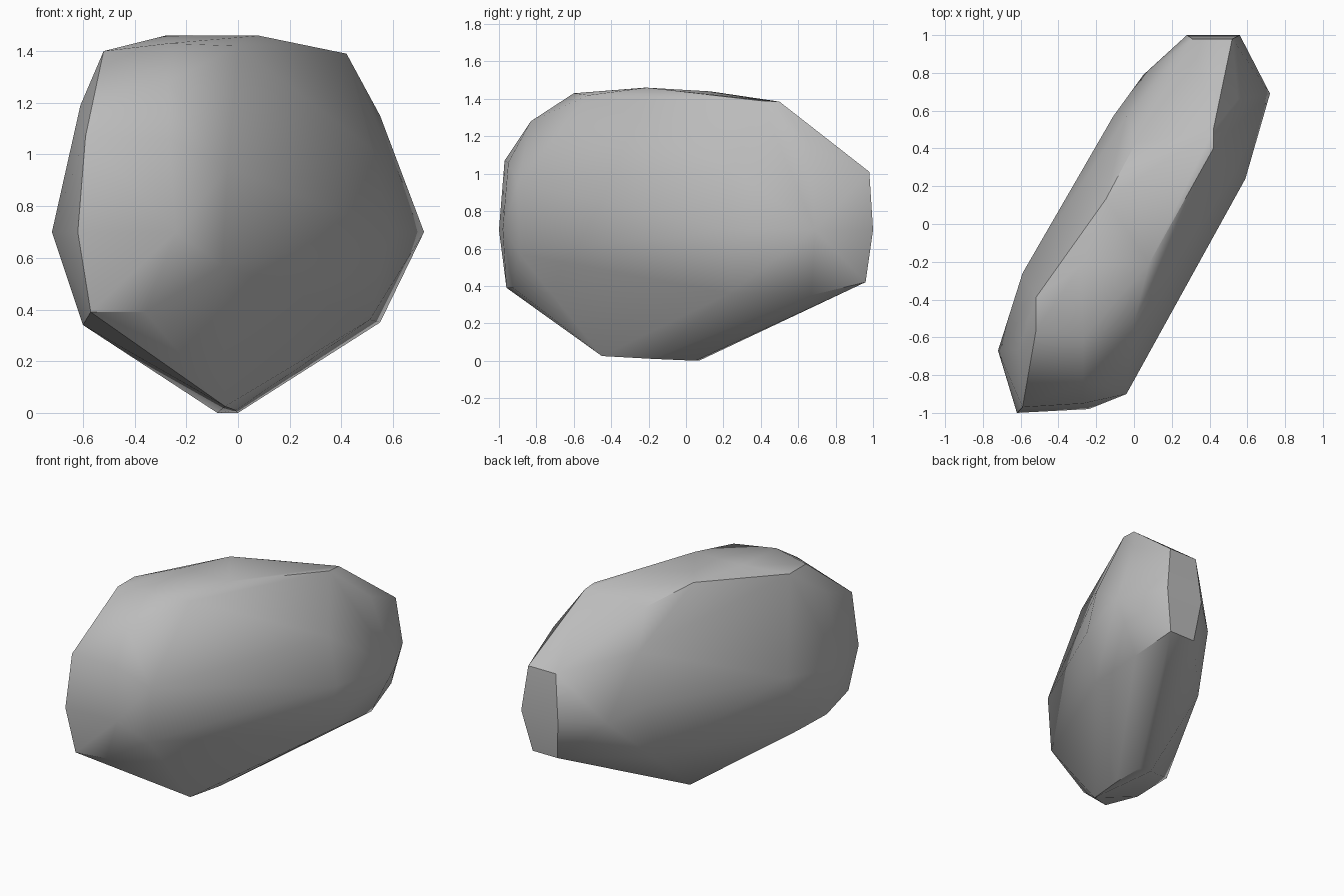
import bpy, bmesh, math

cube = bpy.data.objects.get("Cube")
if cube:
    bpy.data.objects.remove(cube, do_unlink=True)

# Stone colour
stone = bpy.data.materials.new("stone grey")
stone.use_nodes = True
grey = (0.5, 0.5, 0.5, 1)
stone.diffuse_color = grey
bsdf = stone.node_tree.nodes["Principled BSDF"]
bsdf.inputs["Base Color"].default_value = grey
bsdf.inputs["Roughness"].default_value = 0.9

# Corners of the chiselled facets, grouped by side
crown = [(-.52, -.57, 1.40), (-.52, -.39, 1.40), (-.28, -.22, 1.46), (-.15, .13, 1.44),
         (.01, .43, 1.34), (.42, .50, 1.385), (.42, .40, 1.39), (.08, -.21, 1.46),
         (0, -.52, 1.42), (-.27, -.60, 1.43)]
front_end = [(-.27, -.83, 1.28), (-.59, -.97, 1.07), (-.27, -.95, 1.06), (-.62, -1, .70),
             (-.24, -.98, .70), (-.57, -.96, .39), (-.36, -.925, .39),
             (-.06, -.89, .57), (-.04, -.90, .95)]
back_end = [(.31, .98, 1.01), (.52, .98, 1.01), (.28, 1, .70), (.56, 1, .70),
            (.31, .96, .42), (.50, .96, .42)]
left_side = [(.72, .69, .70), (.59, .24, .70), (.55, .66, 1.15), (.55, .67, .35),
             (.51, .23, .36), (.52, .25, 1.02)]
right_side = [(-.72, -.67, .70), (-.61, -.67, 1.19), (-.60, -.68, .34), (-.59, -.38, .34),
              (-.59, -.26, .75), (-.11, .57, .75), (-.105, .51, .37), (.05, .79, .66),
              (-.54, -.32, 1.15), (-.04, .57, 1.10)]
underside = [(-.08, .07, 0), (0, .05, 0), (-.01, -.18, .01), (-.05, -.45, .025)]

# Rock body: the skin stretched around all corners
bm = bmesh.new()
for group in (crown, front_end, back_end, left_side, right_side, underside):
    for p in group:
        bm.verts.new(p)
bmesh.ops.convex_hull(bm, input=bm.verts[:])
bmesh.ops.delete(bm, geom=[v for v in bm.verts if not v.link_faces], context='VERTS')
# Merge nearly coplanar triangles into flat facets
bmesh.ops.dissolve_limit(bm, angle_limit=math.radians(2), verts=bm.verts[:], edges=bm.edges[:])
bmesh.ops.recalc_face_normals(bm, faces=bm.faces[:])

mesh = bpy.data.meshes.new("rock")
bm.to_mesh(mesh)
bm.free()
mesh.materials.append(stone)
rock = bpy.data.objects.new("rock", mesh)
bpy.context.collection.objects.link(rock)

# Smooth the shallow edges, keep the steep ones sharp
bpy.ops.object.select_all(action='DESELECT')
rock.select_set(True)
bpy.context.view_layer.objects.active = rock
bpy.ops.object.shade_smooth_by_angle(angle=math.radians(35))
